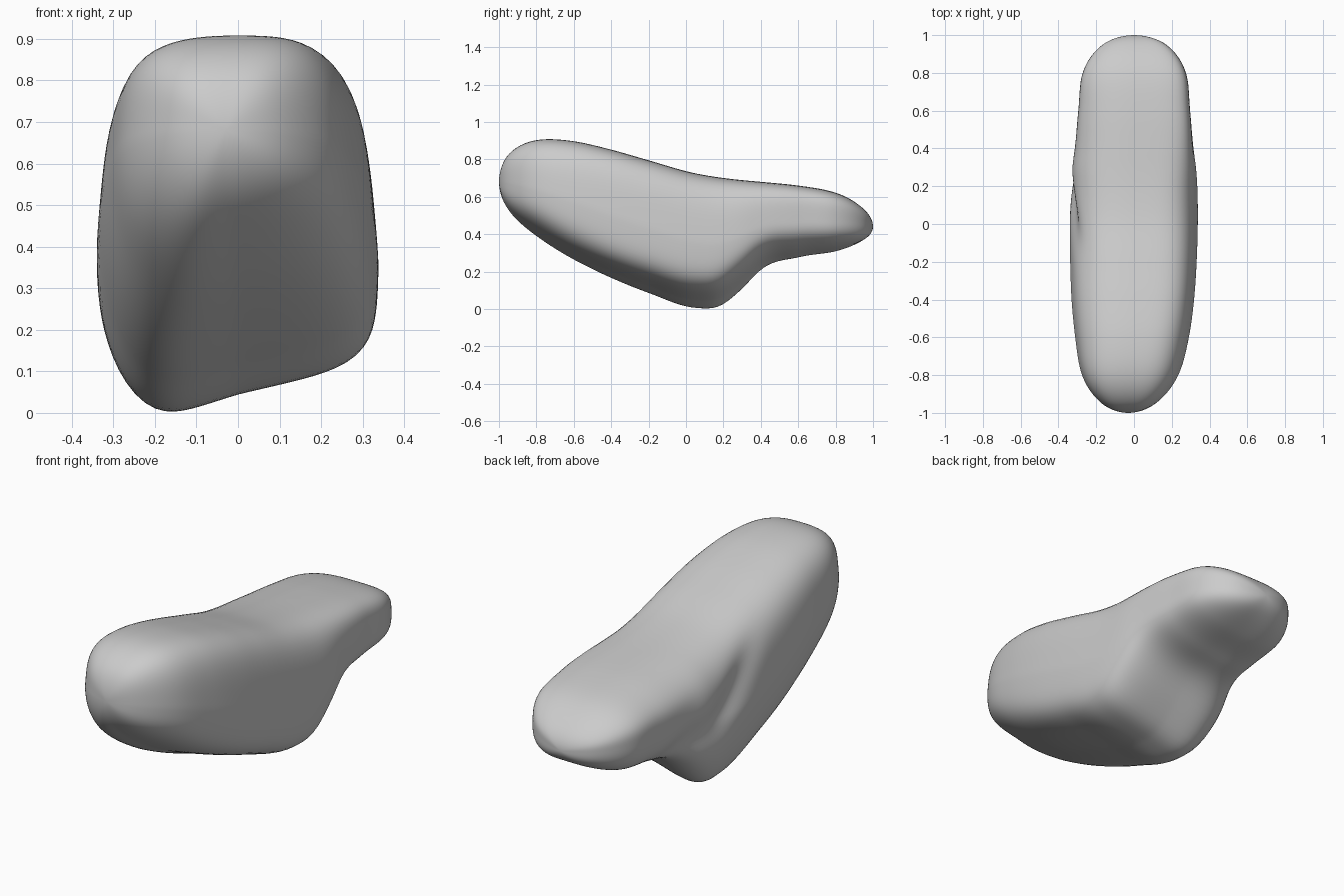
import bpy, bmesh, math

cube = bpy.data.objects.get("Cube")
if cube:
    bpy.data.objects.remove(cube)

# Stations along the length: y, top, bottom, left-hand width (-x), right-hand width (+x), tilt
STATIONS = [
    (-1.0, .68, .68, 0, 0, 0), (-.95, .825, .525, .145, .14, .04),
    (-.8, .903, .38, .26, .25, .08), (-.6, .897, .255, .305, .297, .09),
    (-.4, .852, .16, .329, .32, .1), (-.2, .795, .08, .338, .332, .11),
    (.05, .725, 0, .341, .338, .12), (.18, .703, .008, .341, .336, .12),
    (.29, .69, .09, .337, .329, .11), (.4, .68, .2, .316, .315, .09),
    (.6, .66, .266, .295, .297, .06), (.8, .622, .301, .272, .275, .04),
    (.95, .535, .37, .165, .17, 0), (1.0, .44, .44, 0, 0, 0)]
RINGS, SIDES = 110, 96


def angle(y):
    return math.acos(max(-1, min(1, -y)))


KNOTS = [angle(s[0]) for s in STATIONS]


def slope(i, k):
    """Tangent of column k at station i, weighted by spacing."""
    def chord(j):
        return (STATIONS[j + 1][k] - STATIONS[j][k]) / (KNOTS[j + 1] - KNOTS[j])
    if i == 0:
        return chord(0)
    if i == len(KNOTS) - 1:
        return chord(i - 1)
    before, after = KNOTS[i] - KNOTS[i - 1], KNOTS[i + 1] - KNOTS[i]
    return (chord(i - 1) * after + chord(i) * before) / (before + after)


def sample(t, k):
    """Smooth cubic interpolation of column k."""
    i = max(j for j in range(len(KNOTS) - 1) if KNOTS[j] <= t)
    h = KNOTS[i + 1] - KNOTS[i]
    u = (t - KNOTS[i]) / h
    p, q = STATIONS[i][k], STATIONS[i + 1][k]
    m, n = slope(i, k) * h, slope(i + 1, k) * h
    return (p + m * u + (3 * (q - p) - 2 * m - n) * u**2
            + (2 * (p - q) + m + n) * u**3)


def ease(v):
    v = max(0, min(1, v))
    return v * v * (3 - 2 * v)


def section(t):
    """Rounded box outline whose corners and tapers change towards the tail."""
    y = -math.cos(t)
    top, bottom, left, right, tilt = (sample(t, k) for k in range(1, 6))
    mid, half = (top + bottom) / 2, (top - bottom) / 2
    back = ease((y - .1) / .5)
    front = ease((-y - .3) / .6)
    points = []
    for s in range(SIDES):
        a = 2 * math.pi * s / SIDES
        c, d = math.cos(a), math.sin(a)
        # Corner softness: tight keel, round tail underside, uneven top edges
        under = .35 + .2 * back + .15 * front
        if c > 0:
            over = .45 - .05 * back + .13 * front
        else:
            over = .42 + .13 * back
        n = 2 / (under + (over - under) * ease(d * 2 + .5))
        r = (abs(c)**n + abs(d)**n) ** (-1 / n)
        u, v = c * r, d * r
        low, high = max(0, -v), max(0, v)
        x = (right if c > 0 else left) * u
        z = mid + half * v + low * tilt * (u + .65) / 1.65
        if c < 0:
            # Tucked lower edge, sloping shoulder, and a slanting groove in the flank
            x *= 1 - .33 * low**2 * (1 - .6 * back)
            x *= 1 - .08 * high * (1 - back)
            x -= .035 * u * (1 - v * v) * math.exp(-((y - .24 + .38 * v) / .12) ** 2)
            z -= .06 * high * u * u * math.sin(t)
        else:
            x *= 1 - (.06 + .1 * back) * low**2
            x *= 1 - .09 * high * (1 - back)
        points.append((x - .03 * max(0, -y) ** 3, y, z))
    return points


# Body: sections lofted from nose to tail
bm = bmesh.new()
nose = bm.verts.new((-.03, -1, STATIONS[0][1]))
tail = bm.verts.new((0, 1, STATIONS[-1][1]))
rings = [[bm.verts.new(p) for p in section(math.pi * r / RINGS)]
         for r in range(1, RINGS)]
for s in range(SIDES):
    n = (s + 1) % SIDES
    bm.faces.new((nose, rings[0][s], rings[0][n]))
    bm.faces.new((tail, rings[-1][n], rings[-1][s]))
    for a, b in zip(rings, rings[1:]):
        bm.faces.new((a[s], b[s], b[n], a[n]))
bmesh.ops.recalc_face_normals(bm, faces=bm.faces)
mesh = bpy.data.meshes.new("body")
bm.to_mesh(mesh)
bm.free()
body = bpy.data.objects.new("body", mesh)
bpy.context.collection.objects.link(body)

# Plain grey
grey = bpy.data.materials.new("light grey")
grey.use_nodes = True
colour = (.6, .6, .6, 1)
grey.diffuse_color = colour
grey.node_tree.nodes["Principled BSDF"].inputs["Base Color"].default_value = colour
mesh.materials.append(grey)

# Soften the joins between sections
smooth = body.modifiers.new("soften", 'SMOOTH')
smooth.factor = .5
smooth.iterations = 4
bpy.context.view_layer.objects.active = body
body.select_set(True)
bpy.ops.object.shade_smooth()
